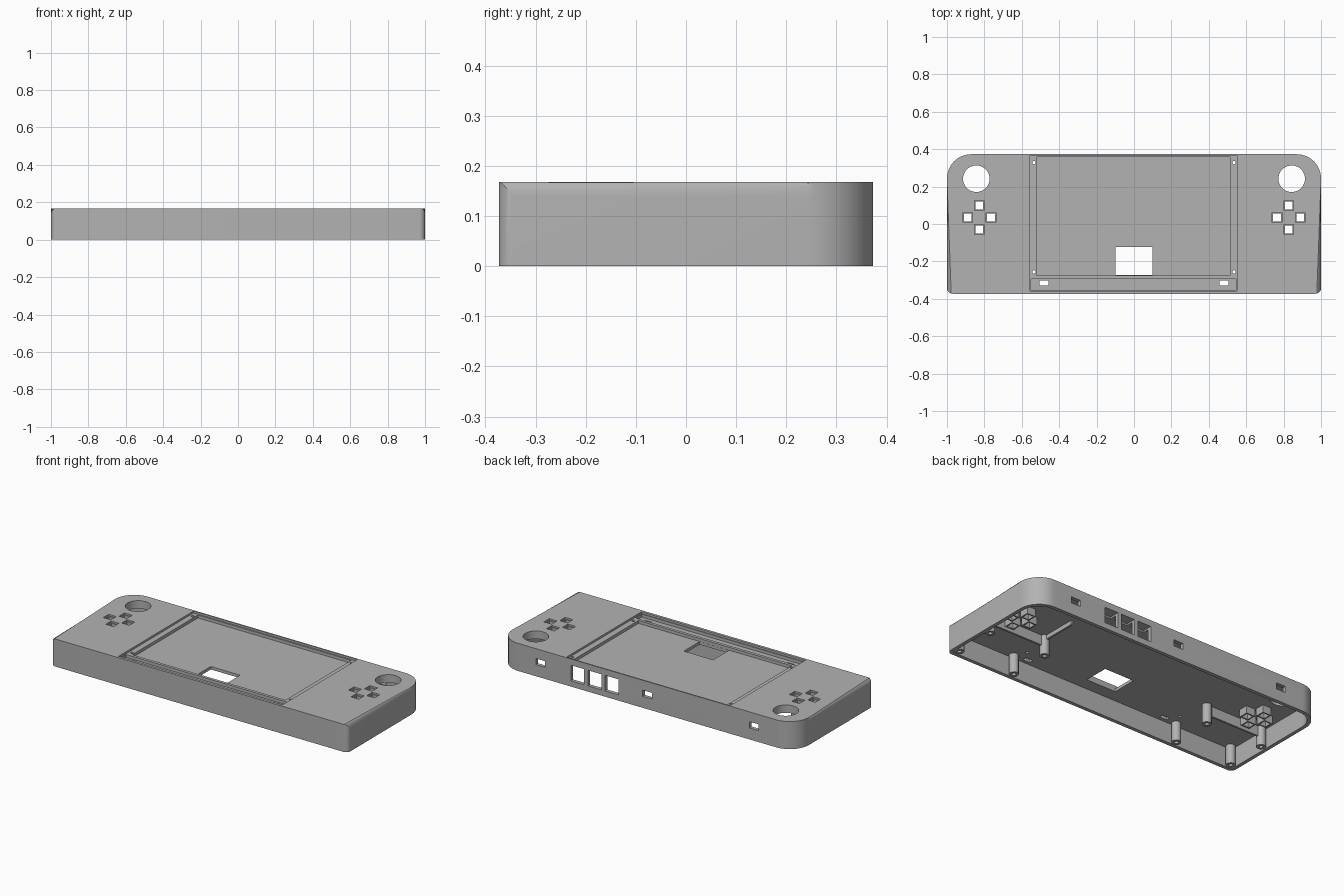
import bpy, bmesh, math

cube = bpy.data.objects.get("Cube")
if cube:
    bpy.data.objects.remove(cube, do_unlink=True)

grey = bpy.data.materials.new("shell grey")
grey.use_nodes = True
colour = (0.45, 0.45, 0.45, 1)
grey.diffuse_color = colour
grey.node_tree.nodes["Principled BSDF"].inputs["Base Color"].default_value = colour

BACK, TOP, CEIL, WALL = 0.373, 0.168, 0.12, 0.022


def arc(cx, cy, r, start, end, n=14):
    steps = [math.radians(start + (end - start) * i / n) for i in range(n + 1)]
    return [(cx + r * math.cos(a), cy + r * math.sin(a)) for a in steps]


def rect(cx, cy, w, d):
    return [(cx + sx * w / 2, cy + sy * d / 2)
            for sx, sy in ((-1, -1), (1, -1), (1, 1), (-1, 1))]


def disc(cx, cy, r, n=48):
    return arc(cx, cy, r, 0, 360, n)[:-1]


def span(x0, x1, y0, y1):
    return rect((x0 + x1) / 2, (y0 + y1) / 2, x1 - x0, y1 - y0)


def prisms(name, outlines, z0, z1, bevel=0):
    """Extrude each outline from z0 to z1, with optional rounded top edges."""
    bm = bmesh.new()
    for outline in outlines:
        low = [bm.verts.new((x, y, z0)) for x, y in outline]
        high = [bm.verts.new((x, y, z1)) for x, y in outline]
        bm.faces.new(low[::-1])
        cap = bm.faces.new(high)
        for i in range(len(low)):
            j = (i + 1) % len(low)
            bm.faces.new((low[i], low[j], high[j], high[i]))
        if bevel:
            bmesh.ops.bevel(bm, geom=list(cap.edges), offset=bevel, segments=6,
                            profile=0.5, affect='EDGES')
    bmesh.ops.recalc_face_normals(bm, faces=bm.faces)
    mesh = bpy.data.meshes.new(name)
    bm.to_mesh(mesh)
    bm.free()
    mesh.materials.append(grey)
    obj = bpy.data.objects.new(name, mesh)
    bpy.context.scene.collection.objects.link(obj)
    return obj


def activate(obj):
    bpy.ops.object.select_all(action='DESELECT')
    obj.select_set(True)
    bpy.context.view_layer.objects.active = obj


def carve(targets, outlines, z0, z1, operation='DIFFERENCE'):
    cutter = prisms("cutter", outlines, z0, z1)
    for obj in targets:
        activate(obj)
        mod = obj.modifiers.new("carve", 'BOOLEAN')
        mod.operation, mod.object, mod.solver = operation, cutter, 'EXACT'
        bpy.ops.object.modifier_apply(modifier=mod.name)
    bpy.data.objects.remove(cutter, do_unlink=True)


def plan(half, back, front, r):
    """Body outline with wide round back corners."""
    return ([(-half, front), (half, front)]
            + arc(half - r, back - r, r, 0, 90)
            + arc(-half + r, back - r, r, 90, 180))


# Outer shell: rounded on the sides and back, square along the front top edge
shell = prisms("shell", [plan(1, BACK, -0.6, 0.13)], 0, TOP, bevel=0.03)
front_trim = ([(-1.2, -0.343)] + arc(-0.97, -0.343, 0.03, 180, 270, 8)
              + arc(0.97, -0.343, 0.03, 270, 360, 8)
              + [(1.2, -0.343), (1.2, 0.6), (-1.2, 0.6)])
carve([shell], [front_trim], -0.2, 0.4, 'INTERSECT')

# Hollow inside, open underneath
carve([shell], [plan(1 - WALL, BACK - WALL, WALL - BACK, 0.11)], -0.1, CEIL)

# Display recess, deeper display pocket and cover strip
carve([shell], [span(-0.555, 0.55, -0.357, 0.365)], 0.156, 0.3)
carve([shell], [span(-0.52, 0.513, -0.275, 0.357),
                span(-0.55, 0.545, -0.353, -0.293)], 0.138, 0.3)

# Cable window and strip slots
slots = [span(s * 0.48 - 0.024, s * 0.48 + 0.024, -0.33, -0.303) for s in (-1, 1)]
carve([shell], [span(-0.098, 0.1, -0.274, -0.122)] + slots, 0.1, 0.3)

# Thumbstick openings and small screw holes
carve([shell], [disc(s * 0.843, 0.242, 0.071) for s in (-1, 1)], 0.1, 0.3)
carve([shell], [disc(s * 0.535, y, 0.009, 16)
                for s in (-1, 1) for y in (-0.256, 0.328)], 0.1, 0.3)

# Button openings with square sleeves hanging below them
centres = [(s * 0.827 + dx, 0.035 + dy) for s in (-1, 1)
           for dx, dy in ((0, 0.064), (0, -0.064), (0.062, 0), (-0.062, 0))]
sleeves = prisms("button_sleeves", [rect(x, y, 0.058, 0.058) for x, y in centres],
                 0.075, 0.13)
carve([shell, sleeves], [rect(x, y, 0.042, 0.042) for x, y in centres], 0, 0.3)
carve([shell], [rect(x, y, 0.052, 0.052) for x, y in centres], 0.158, 0.3)


# Openings through the back wall
def back_ports(xs, width, z0, z1):
    carve([shell], [span(x - width / 2, x + width / 2, 0.31, 0.45) for x in xs], z0, z1)


back_ports([0.47, 0.355, 0.24], 0.09, 0.035, 0.13)
back_ports([0.72, 0, -0.72], 0.062, 0.07, 0.108)

# Screw posts with drilled ends
spots = [(s * x, y) for s in (-1, 1)
         for x, y in ((0.952, -0.326), (0.57, -0.326), (0.57, -0.07), (0.95, -0.07))]
posts = prisms("screw_posts", [disc(x, y, 0.027, 12) for x, y in spots], 0.003, 0.13)
carve([posts], [disc(x, y, 0.012, 12) for x, y in spots], -0.1, 0.09)

# Stiffening ribs under the top plate
prisms("cross_ribs", [span(min(s * 0.59, s * 0.93), max(s * 0.59, s * 0.93),
                           -0.076, -0.064) for s in (-1, 1)], 0.06, 0.13)
prisms("side_ribs", [span(0.564, 0.576, -0.05, 0.16)], 0.095, 0.13)

for obj in (shell, posts):
    activate(obj)
    bpy.ops.object.shade_smooth_by_angle(angle=math.radians(31))
